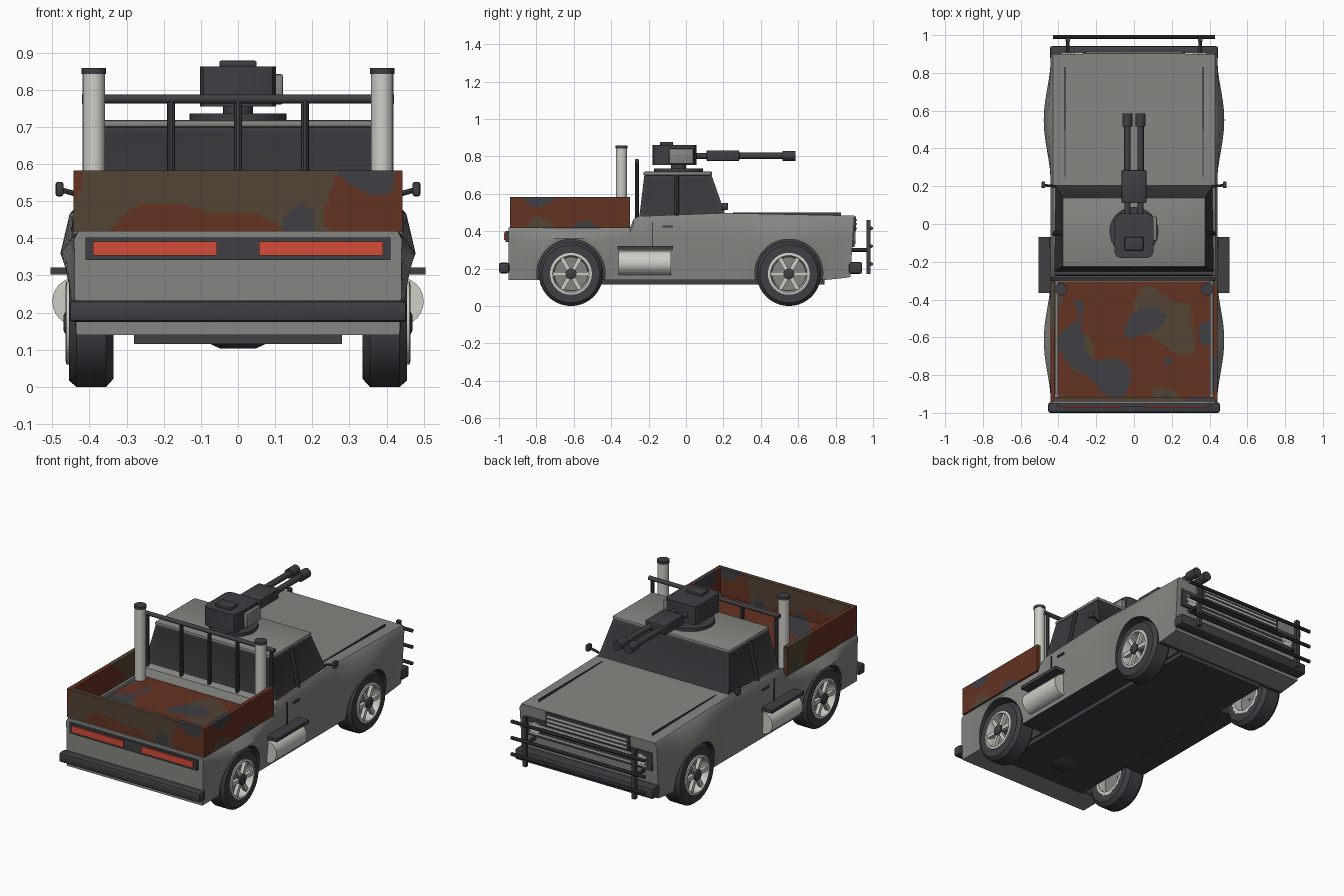
import bpy, bmesh, math
from mathutils import Vector, noise

if "Cube" in bpy.data.objects:
    bpy.data.objects.remove(bpy.data.objects["Cube"])


def material(name, rgb):
    m = bpy.data.materials.new(name)
    m.diffuse_color = (*rgb, 1)
    m.use_nodes = True
    m.node_tree.nodes["Principled BSDF"].inputs["Base Color"].default_value = m.diffuse_color
    return m


GREY = material("body grey", (0.235, 0.235, 0.22))
DARK = material("dark trim", (0.05, 0.05, 0.058))
GLASS = material("dark glass", (0.04, 0.04, 0.046))
LIGHT = material("pale metal", (0.62, 0.61, 0.56))
RED = material("tail light red", (0.66, 0.07, 0.038))
RUST = material("camo rust", (0.13, 0.033, 0.016))
BROWN = material("camo brown", (0.088, 0.058, 0.035))


def finish(name, bm, *mats):
    bmesh.ops.recalc_face_normals(bm, faces=bm.faces)
    me = bpy.data.meshes.new(name)
    bm.to_mesh(me)
    bm.free()
    for m in mats:
        me.materials.append(m)
    ob = bpy.data.objects.new(name, me)
    bpy.context.collection.objects.link(ob)
    return ob


def box_mesh(lo, hi):
    bm = bmesh.new()
    bmesh.ops.create_cube(bm, size=1)
    for v in bm.verts:
        v.co = [l + (c + 0.5) * (h - l) for c, l, h in zip(v.co, lo, hi)]
    return bm


def box(name, lo, hi, mat, bevel=0):
    bm = box_mesh(lo, hi)
    if bevel:
        bmesh.ops.bevel(bm, geom=bm.edges[:], offset=bevel, segments=2, profile=0.5, affect='EDGES')
    return finish(name, bm, mat)


def lathe(name, origin, axis, profile, mat, n=32):
    """Spin (radius, distance along axis) points round an axis."""
    bm = bmesh.new()
    rot = Vector((0, 0, 1)).rotation_difference(Vector(axis))
    rings = []
    for r, h in profile:
        rings.append([bm.verts.new(Vector(origin) + rot @ Vector(
            (r * math.cos(math.tau * i / n), r * math.sin(math.tau * i / n), h))) for i in range(n)])
    for a, b in zip(rings, rings[1:]):
        for i in range(n):
            bm.faces.new((a[i], a[(i + 1) % n], b[(i + 1) % n], b[i]))
    bmesh.ops.remove_doubles(bm, verts=bm.verts, dist=1e-5)
    return finish(name, bm, mat)


def rod(name, p0, p1, r, mat, n=16):
    d = Vector(p1) - Vector(p0)
    return lathe(name, p0, d, [(0, 0), (r, 0), (r, d.length), (0, d.length)], mat, n)


def camo(name, lo, hi, cell=0.0125):
    bm = box_mesh(lo, hi)
    for k in range(3):
        for i in range(1, int((hi[k] - lo[k]) / cell)):
            co, no = [0, 0, 0], [0, 0, 0]
            co[k], no[k] = lo[k] + i * cell, 1
            bmesh.ops.bisect_plane(bm, geom=bm.verts[:] + bm.edges[:] + bm.faces[:], plane_co=co, plane_no=no)
    for f in bm.faces:
        c = f.calc_center_median() * 4.6
        if noise.noise(c + Vector((7, 3, 1))) > 0.2:
            f.material_index = 2
        elif noise.noise(c * 0.9 + Vector((2, 9, 5))) < -0.07:
            f.material_index = 1
    return finish(name, bm, RUST, BROWN, DARK)


WHEELS = (-0.615, 0.55)

# Body: lofted along its length, flared over the wheels
TOP = [(-0.95, 0.42), (-0.30, 0.42), (-0.28, 0.465), (-0.25, 0.48), (0.2, 0.497), (0.90, 0.483)]


def top_z(y):
    for (y0, z0), (y1, z1) in zip(TOP, TOP[1:]):
        if y <= y1:
            return z0 + (z1 - z0) * (y - y0) / (y1 - y0)
    return TOP[-1][1]


def flare(y):
    d = min(abs(y - w) for w in WHEELS) / 0.34
    return 0.038 * math.cos(d * math.pi / 2) ** 2 if d < 1 else 0


ys = sorted({p[0] for p in TOP} | {round(-0.9 + 0.05 * i, 3) for i in range(36)})
bm = bmesh.new()
rings = []
for y in ys:
    t, b = top_z(y), flare(y)
    low = 0.14 + max(0, y - 0.75) * 0.1
    half = [(0.435, low), (0.44 + 0.6 * b, 0.25), (0.44 + b, 0.36), (0.442 + 0.3 * b, t - 0.025), (0.43, t)]
    pts = half + [(-x, z) for x, z in reversed(half)]
    rings.append([bm.verts.new((x, y - (0.02 * (0.48 - z) / 0.3 if y > 0.89 else 0), z)) for x, z in pts])
for a, b in zip(rings, rings[1:]):
    for i in range(10):
        f = bm.faces.new((a[i], a[(i + 1) % 10], b[(i + 1) % 10], b[i]))
        if i == 9 and -0.79 < f.calc_center_median().y < 0.75:
            f.material_index = 1
bm.faces.new(rings[0])
bm.faces.new(rings[-1])
body = finish("body", bm, GREY, DARK)

# Wheel arches cut from the body
for y in WHEELS:
    for s in (-1, 1):
        cut = rod("arch_cutter", (s * 0.29, y, 0.175), (s * 0.6, y, 0.175), 0.182, GREY, 48)
        cut.data.materials.append(DARK)
        for p in cut.data.polygons:
            p.material_index = 1
        cut.hide_render = True
        cut.hide_set(True)
        mod = body.modifiers.new("arch", 'BOOLEAN')
        mod.object, mod.operation, mod.solver = cut, 'DIFFERENCE', 'EXACT'

# Underside
box("floor_pan", (-0.28, -0.78, 0.115), (0.28, 0.74, 0.145), DARK)
lathe("differential", (0, -0.6, 0.104), (0, 0, 1), [(0, 0), (0.05, 0), (0.075, 0.012), (0, 0.012)], DARK, 8)

# Cab: tapered block with inset windows, and roof
bm = box_mesh((-0.425, -0.25, 0.475), (0.425, 0.215, 0.705))
for v in bm.verts:
    if v.co.z > 0.6:
        v.co.x *= 0.372 / 0.425
        v.co.y = 0.135 if v.co.y > 0 else -0.222
bmesh.ops.recalc_face_normals(bm, faces=bm.faces)
panes = [f for f in bm.faces if abs(f.normal.z) < 0.9]
bmesh.ops.inset_individual(bm, faces=panes, thickness=0.022, depth=-0.004)
for f in panes:
    f.material_index = 1
finish("cab", bm, DARK, GLASS)
box("roof", (-0.378, -0.228, 0.698), (0.378, 0.14, 0.718), GREY, 0.008)

# Wheels
for y in WHEELS:
    for s in (-1, 1):
        o, ax = (s * 0.335, y, 0.172), (s, 0, 0)
        lathe("tyre", o, ax, [(0.105, 0), (0.15, 0), (0.172, 0.02), (0.172, 0.1), (0.155, 0.12),
                              (0.11, 0.12), (0.105, 0.1), (0.105, 0)], DARK, 40)
        lathe("rim", o, ax, [(0.09, 0.0), (0.112, 0.0), (0.112, 0.127), (0.098, 0.13), (0.09, 0.1), (0.09, 0)], LIGHT, 40)
        lathe("wheel_disc", o, ax, [(0, 0.05), (0.1, 0.05), (0.1, 0.08), (0, 0.08)], GREY)
        lathe("hub", o, ax, [(0, 0.05), (0.03, 0.05), (0.03, 0.13), (0.02, 0.135), (0, 0.135)], DARK, 12)
        for k in range(6):
            a = math.tau * k / 6 + math.pi / 6
            sp = box("spoke", (-0.01, -0.011, 0.02), (0.01, 0.011, 0.1), LIGHT)
            sp.location = (s * 0.447, y, 0.172)
            sp.rotation_euler = (a, 0, 0)

for s in (-1, 1):
    def sbox(name, lo, hi, mat, bevel=0):
        x0, x1 = sorted((s * lo[0], s * hi[0]))
        return box(name, (x0, *lo[1:]), (x1, *hi[1:]), mat, bevel)

    # Side tank, step, door details, mirrors and hood seam
    rod("side_tank", (s * 0.435, -0.36, 0.23), (s * 0.435, -0.08, 0.23), 0.065, LIGHT, 24)
    sbox("side_step", (0.41, -0.365, 0.303), (0.505, -0.07, 0.322), DARK)
    sbox("door_seam", (0.43, -0.183, 0.32), (0.446, -0.177, 0.45), DARK)
    sbox("door_handle", (0.43, -0.125, 0.42), (0.449, -0.07, 0.43), DARK)
    rod("mirror_arm", (s * 0.42, 0.2, 0.515), (s * 0.475, 0.205, 0.53), 0.007, DARK, 8)
    sbox("mirror", (0.47, 0.19, 0.513), (0.491, 0.225, 0.552), DARK, 0.006)
    sbox("hood_seam", (0.363, 0.25, 0.48), (0.368, 0.83, 0.499), DARK)
    rod("side_window_pillar", (s * 0.424, -0.05, 0.48), (s * 0.375, -0.05, 0.7), 0.012, DARK, 8)

    # Exhaust stacks
    rod("exhaust_stack", (s * 0.388, -0.345, 0.41), (s * 0.388, -0.345, 0.845), 0.03, LIGHT, 24)
    rod("stack_cap", (s * 0.388, -0.345, 0.842), (s * 0.388, -0.345, 0.858), 0.033, DARK, 24)

    # Bed side boards and rails
    x0, x1 = sorted((s * 0.418, s * 0.443))
    camo("side_board", (x0, -0.915, 0.418), (x1, -0.30, 0.583))
    sbox("bed_rail", (0.402, -0.9, 0.418), (0.416, -0.30, 0.445), GREY)

    # Tail lights, headlights, bull bar uprights
    sbox("tail_light", (0.057, -0.972, 0.354), (0.39, -0.95, 0.392), RED)
    rod("headlight", (s * 0.34, 0.88, 0.365), (s * 0.34, 0.906, 0.365), 0.035, LIGHT, 20)
    sbox("bull_bar_post", (0.34, 0.965, 0.17), (0.362, 0.987, 0.46), DARK)
    rod("bull_bar_bracket", (s * 0.351, 0.88, 0.3), (s * 0.351, 0.97, 0.3), 0.01, DARK, 8)

camo("tailgate", (-0.443, -0.94, 0.418), (0.443, -0.915, 0.583))
camo("bed_cover", (-0.403, -0.915, 0.415), (0.403, -0.305, 0.427))

# Rear light panel and bumpers
box("tail_panel", (-0.41, -0.965, 0.342), (0.41, -0.94, 0.402), DARK)
box("rear_bumper", (-0.455, -1.0, 0.175), (0.455, -0.945, 0.232), DARK, 0.012)
box("front_bumper", (-0.445, 0.87, 0.172), (0.445, 0.942, 0.235), DARK, 0.012)

# Grille
box("grille_panel", (-0.41, 0.87, 0.315), (0.41, 0.9, 0.42), DARK)
box("grille_top", (-0.27, 0.87, 0.40), (0.27, 0.908, 0.478), DARK)
for z in (0.335, 0.36, 0.385):
    box("grille_slat", (-0.38, 0.88, z - 0.005), (0.38, 0.907, z + 0.005), LIGHT)
for z in (0.415, 0.438, 0.46):
    box("upper_slat", (-0.255, 0.89, z - 0.005), (0.255, 0.913, z + 0.005), LIGHT)
for z in (0.225, 0.32, 0.415):
    rod("bull_bar", (-0.43, 0.99, z), (0.43, 0.99, z), 0.01, DARK, 10)

# Rear cab guard
rod("guard_top", (-0.42, -0.262, 0.775), (0.42, -0.262, 0.775), 0.012, DARK)
for x in (-0.4, -0.18, 0, 0.18, 0.4):
    rod("guard_post", (x, -0.262, 0.46), (x, -0.262, 0.775), 0.011, DARK, 10)

# Roof turret
rod("turret_ring", (0, -0.04, 0.712), (0, -0.04, 0.736), 0.13, DARK, 32)
rod("turret_post", (0, -0.04, 0.73), (0, -0.04, 0.765), 0.04, DARK)
bm = box_mesh((-0.102, -0.18, 0.755), (0.102, 0.055, 0.862))
bmesh.ops.bevel(bm, geom=[e for e in bm.edges if abs(e.verts[0].co.z - e.verts[1].co.z) > 0.05],
                offset=0.03, segments=2, profile=0.5, affect='EDGES')
finish("turret_body", bm, DARK)
box("turret_hatch", (-0.05, -0.14, 0.86), (0.05, -0.07, 0.878), DARK, 0.004)
box("ammo_box", (0.09, -0.09, 0.76), (0.121, 0.04, 0.842), GREY, 0.006)
box("gun_receiver", (-0.065, 0.11, 0.775), (0.065, 0.285, 0.832), DARK, 0.006)
for x in (-0.035, 0.035):
    rod("gun_link", (x, 0.04, 0.803), (x, 0.12, 0.803), 0.016, DARK)
    rod("gun_barrel", (x, 0.28, 0.803), (x, 0.53, 0.803), 0.017, DARK)
    rod("gun_muzzle", (x, 0.515, 0.803), (x, 0.585, 0.803), 0.027, DARK)

# Smooth round parts, keep hard edges
bpy.ops.object.select_all(action='SELECT')
bpy.context.view_layer.objects.active = body
bpy.ops.object.shade_smooth_by_angle(angle=math.radians(32))
